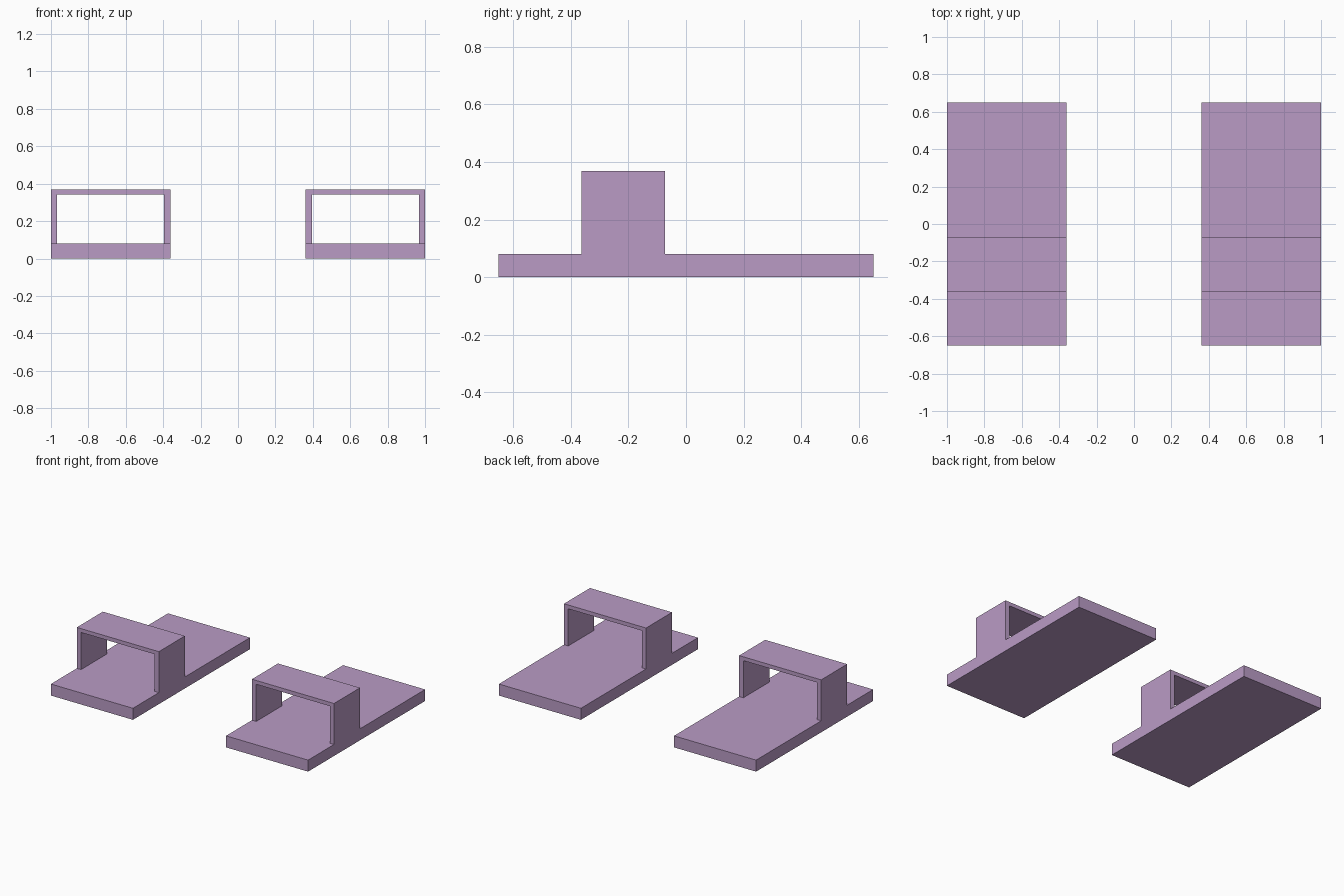
import bpy

if "Cube" in bpy.data.objects:
    bpy.data.objects.remove(bpy.data.objects["Cube"])

# One flat colour
purple = bpy.data.materials.new("soft purple")
purple.diffuse_color = (0.49, 0.33, 0.56, 1)
purple.use_nodes = True
purple.node_tree.nodes["Principled BSDF"].inputs["Base Color"].default_value = purple.diffuse_color

OUT, INN = 1.0, 0.362        # outer and inner edge of each slipper
WALL, ROOF = 0.033, 0.027    # strap thickness at sides and top
SOLE_H, STRAP_H = 0.081, 0.369


def extrude_profile(name, profile, y0, y1):
    """Prism from an (x, z) outline, counter-clockwise seen from the front."""
    n = len(profile)
    verts = [(x, y, z) for y in (y0, y1) for x, z in profile]
    faces = [tuple(range(n)), tuple(range(2 * n - 1, n - 1, -1))]
    faces += [(i, i + n, (i + 1) % n + n, (i + 1) % n) for i in range(n)]
    mesh = bpy.data.meshes.new(name)
    mesh.from_pydata(verts, [], faces)
    mesh.materials.append(purple)
    obj = bpy.data.objects.new(name, mesh)
    bpy.context.collection.objects.link(obj)
    return obj


for side, x0, x1 in (("left", -OUT, -INN), ("right", INN, OUT)):
    # Flat rectangular sole
    extrude_profile(side + "_sole",
                    [(x0, 0), (x1, 0), (x1, SOLE_H), (x0, SOLE_H)],
                    -0.65, 0.65)
    # Arched strap standing on the sole
    a, b, top = x0 + WALL, x1 - WALL, STRAP_H - ROOF
    extrude_profile(side + "_strap",
                    [(x0, SOLE_H), (a, SOLE_H), (a, top), (b, top),
                     (b, SOLE_H), (x1, SOLE_H), (x1, STRAP_H), (x0, STRAP_H)],
                    -0.362, -0.073)
